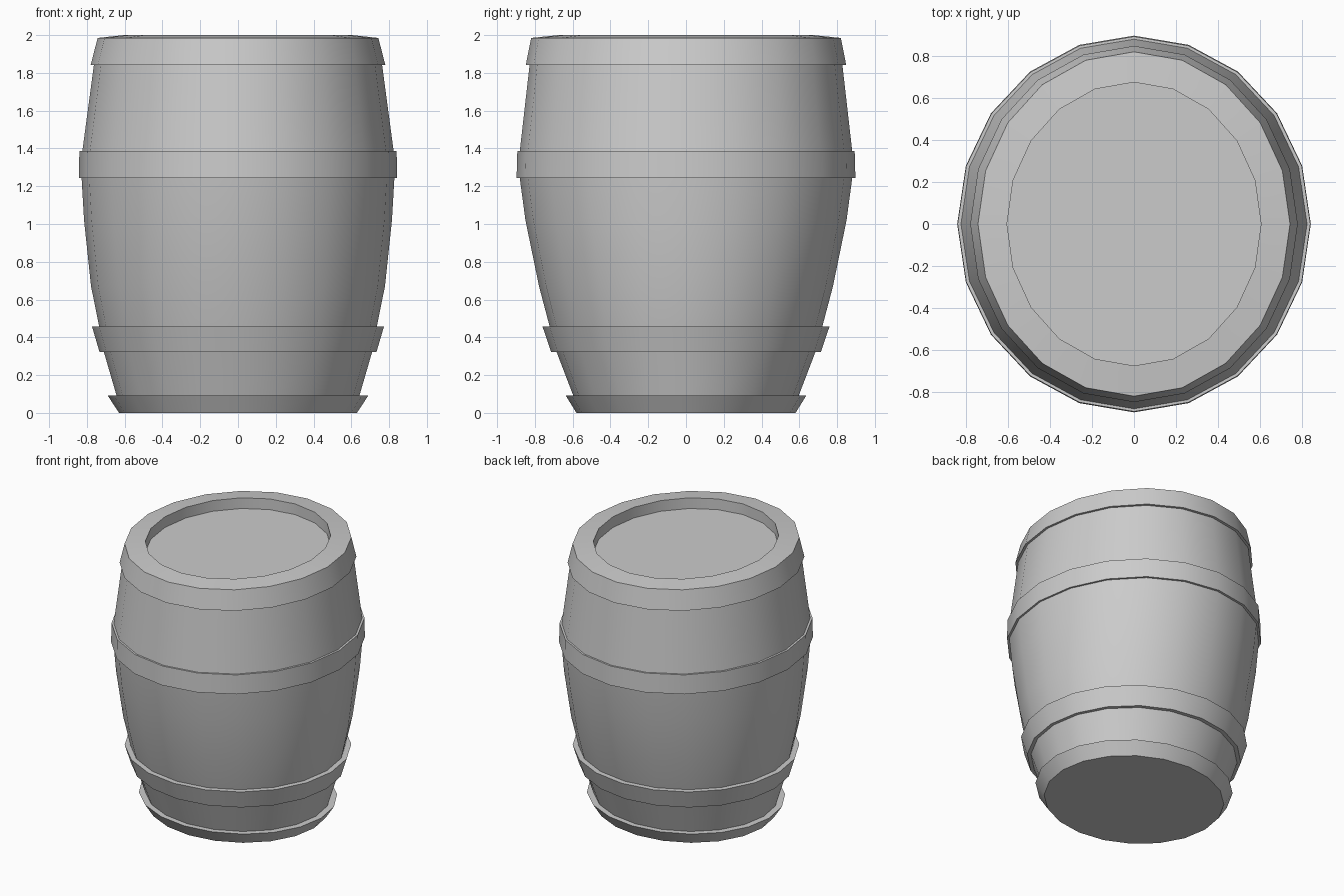
import bpy, bmesh
from math import sin, cos, tau, radians

if "Cube" in bpy.data.objects:
    bpy.data.objects.remove(bpy.data.objects["Cube"])

SIDES = 20

# Elliptical rings from bottom to top: (x radius, y radius, height)
profile = [
    # bottom hoop
    (0.63, 0.58, 0.0), (0.69, 0.637, 0.092), (0.643, 0.597, 0.092),
    # lower staves
    (0.71, 0.685, 0.322),
    # lower hoop
    (0.733, 0.714, 0.322), (0.773, 0.76, 0.458), (0.735, 0.722, 0.458),
    # belly staves
    (0.778, 0.778, 0.67), (0.815, 0.85, 1.02), (0.828, 0.88, 1.243),
    # middle hoop
    (0.842, 0.897, 1.243), (0.84, 0.893, 1.386), (0.824, 0.88, 1.386),
    # upper staves
    (0.763, 0.828, 1.842),
    # top hoop and rim
    (0.78, 0.848, 1.842), (0.743, 0.82, 1.985), (0.605, 0.675, 2.0),
    # recessed lid
    (0.605, 0.675, 1.92),
]


def lathe_ellipse(name, rings):
    bm = bmesh.new()
    loops = [[bm.verts.new((rx * cos(tau * i / SIDES), ry * sin(tau * i / SIDES), z))
              for i in range(SIDES)] for rx, ry, z in rings]
    for low, high in zip(loops, loops[1:]):
        for i in range(SIDES):
            j = (i + 1) % SIDES
            bm.faces.new((low[i], low[j], high[j], high[i]))
    # base and lid
    bm.faces.new(loops[0][::-1])
    bm.faces.new(loops[-1])
    mesh = bpy.data.meshes.new(name)
    bm.to_mesh(mesh)
    bm.free()
    obj = bpy.data.objects.new(name, mesh)
    bpy.context.collection.objects.link(obj)
    return obj


barrel = lathe_ellipse("barrel", profile)
bpy.context.view_layer.objects.active = barrel
barrel.select_set(True)
bpy.ops.object.shade_smooth_by_angle(angle=radians(30))
